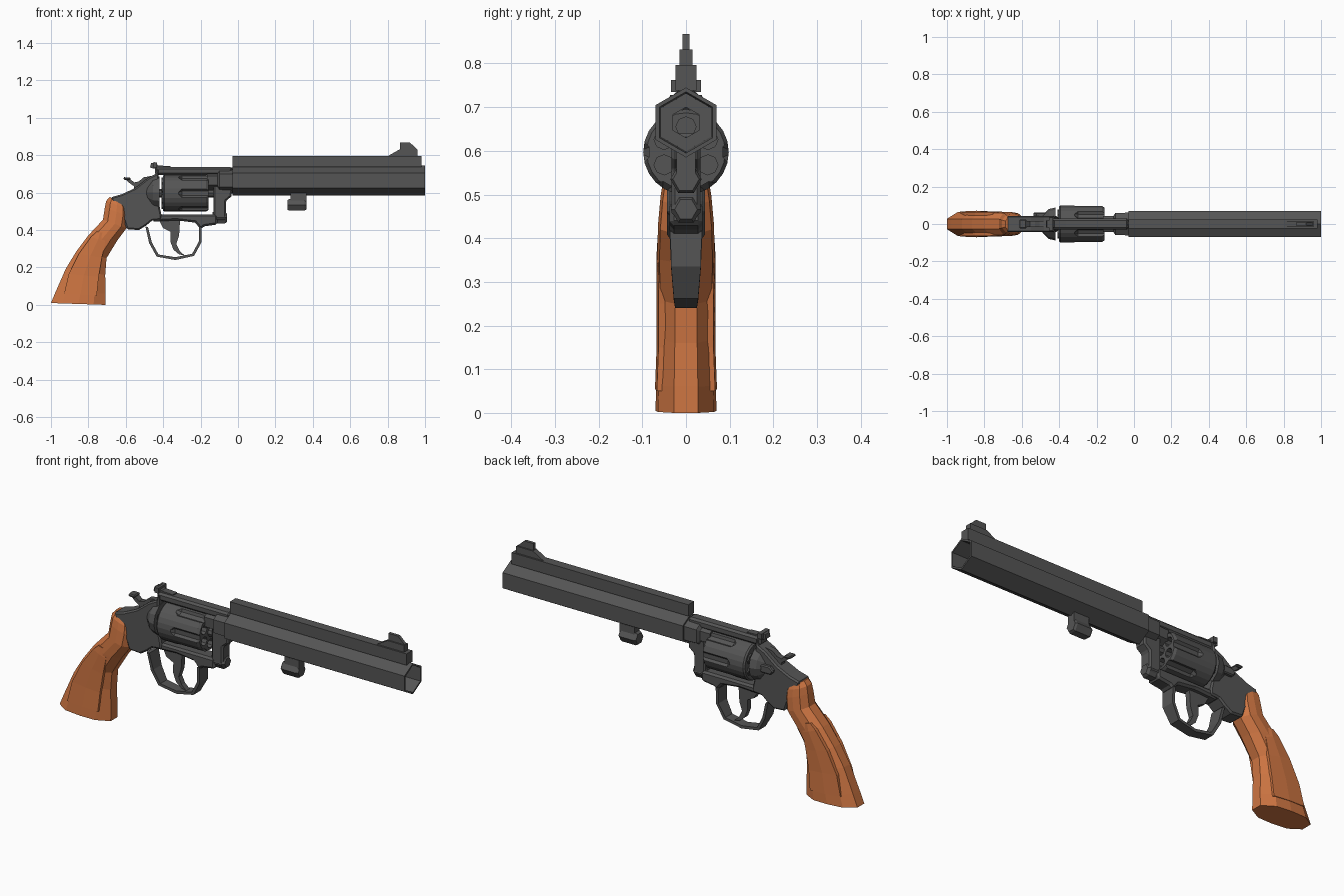
import bpy, bmesh, math
from mathutils import Vector

if "Cube" in bpy.data.objects:
    bpy.data.objects.remove(bpy.data.objects["Cube"])

wood = bpy.data.materials.new("wood")
wood.diffuse_color = (0.62, 0.18, 0.055, 1)
wood.use_nodes = True
wood.node_tree.nodes["Principled BSDF"].inputs["Base Color"].default_value = wood.diffuse_color
steel = bpy.data.materials.new("dark_steel")
steel.diffuse_color = (0.09, 0.09, 0.09, 1)
steel.use_nodes = True
steel.node_tree.nodes["Principled BSDF"].inputs["Base Color"].default_value = steel.diffuse_color


def finish(bm, name, mat=steel):
    bmesh.ops.recalc_face_normals(bm, faces=bm.faces)
    me = bpy.data.meshes.new(name)
    bm.to_mesh(me)
    bm.free()
    me.materials.append(mat)
    ob = bpy.data.objects.new(name, me)
    bpy.context.collection.objects.link(ob)
    return ob


def loft(name, rings, closed=False, mat=steel):
    """Skin a list of equal-length point rings; capped unless closed into a loop."""
    bm = bmesh.new()
    vs = [[bm.verts.new(p) for p in r] for r in rings]
    n = len(vs[0])
    pairs = list(zip(vs, vs[1:])) + ([(vs[-1], vs[0])] if closed else [])
    for a, b in pairs:
        for i in range(n):
            j = (i + 1) % n
            bm.faces.new((a[i], a[j], b[j], b[i]))
    if not closed:
        bm.faces.new(vs[0])
        bm.faces.new(vs[-1])
    return finish(bm, name, mat)


def prism(name, pts, w, bevel=0, y=0, mat=steel):
    """Extrude an x-z profile to half-width w about y."""
    ob = loft(name, [[(x, y + s * w, z) for x, z in pts] for s in (-1, 1)], mat=mat)
    if bevel:
        m = ob.modifiers.new("chamfer", 'BEVEL')
        m.width, m.segments, m.limit_method = bevel, 1, 'ANGLE'
        m.angle_limit = math.radians(50)
    return ob


def box(name, x0, x1, z0, z1, w, bevel=0):
    return prism(name, [(x0, z0), (x1, z0), (x1, z1), (x0, z1)], w, bevel)


def lathe(name, prof, n, zc, yc=0, phase=math.pi / 2, closed=False):
    """Turn an (x, radius) profile around an axis along x."""
    ang = [phase + 2 * math.pi * i / n for i in range(n)]
    return loft(name, [[(x, yc + r * math.cos(a), zc + r * math.sin(a)) for a in ang]
                       for x, r in prof], closed)


def cut(ob, cutter):
    m = ob.modifiers.new("cut", 'BOOLEAN')
    m.operation, m.solver, m.object = 'DIFFERENCE', 'EXACT', cutter
    cutter.hide_render = True
    cutter.hide_set(True)


# Barrel: hollow hexagonal tube, and the shank joining it to the frame
lathe("barrel", [(-.03, .08), (1, .08), (1, .07), (.0, .066), (.0, .035), (-.03, .035)],
      6, .665, closed=True)
lathe("barrel_shank", [(-.165, .048), (-.11, .05), (-.10, .068), (-.03, .07),
                       (-.03, .035), (-.165, .035)], 6, .665, closed=True)
box("barrel_rib", -.03, .98, .738, .797, .024)
prism("front_sight_ramp", [(.80, .795), (.865, .832), (.96, .832), (.96, .795)], .015)
prism("front_sight_blade", [(.865, .83), (.865, .867), (.92, .867), (.96, .83)], .008)

# Lug under the barrel
box("lug_neck", .28, .365, .53, .597, .022)
lathe("lug", [(.265, .03), (.275, .036), (.355, .036), (.365, .03)], 6, .535, phase=0)

# Frame
prism("frame_rear", [(-.425, .735), (-.44, .70), (-.48, .68), (-.55, .625), (-.62, .592),
                     (-.68, .575), (-.66, .52), (-.61, .45), (-.595, .405), (-.53, .40),
                     (-.49, .425), (-.46, .45), (-.41, .455), (-.41, .485), (-.42, .53)],
      .044, .014)
prism("frame_bottom_strap", [(-.44, .484), (-.11, .484), (-.11, .43), (-.18, .42),
                             (-.2, .405), (-.23, .44), (-.33, .452), (-.46, .445)],
      .038, .01)
box("top_strap", -.445, -.03, .695, .737, .03, .01)
prism("frame_front", [(-.13, .45), (-.065, .45), (-.065, .555), (-.035, .58),
                      (-.03, .64), (-.13, .64)], .033, .008)
lathe("crane_tube", [(-.135, .035), (-.07, .035), (-.058, .026)], 6, .466, phase=0)
lathe("recoil_shield", [(-.49, .045), (-.455, .08), (-.42, .088)], 12, .6)
prism("cylinder_latch", [(-.54, .60), (-.52, .62), (-.46, .62), (-.445, .605),
                         (-.46, .58), (-.525, .58)], .012, .005, y=.05)

# Rear sight
prism("rear_sight", [(-.47, .735), (-.465, .757), (-.445, .763), (-.425, .745),
                     (-.36, .742), (-.36, .73), (-.45, .728)], .018)
box("rear_sight_leaf", -.455, -.432, .735, .762, .034)

# Cylinder with six flutes and six chambers
zc, R = .597, .098
cylinder = lathe("cylinder", [(-.402, .092), (-.394, R), (-.17, R), (-.158, .09)], 24, zc)
for i in range(6):
    a = math.radians(60 * i)
    cut(cylinder, lathe("flute_cutter", [(-.335, .001), (-.30, .03), (-.1, .03)], 8,
                        zc + .112 * math.sin(a), .112 * math.cos(a), a + math.pi / 8))
    b = a + math.pi / 6
    cut(cylinder, lathe("chamber_cutter", [(-.36, .023), (-.1, .023)], 8,
                        zc + .058 * math.sin(b), .058 * math.cos(b)))
    lathe("cartridge_rim", [(-.41, .026), (-.40, .026)], 8,
          zc + .058 * math.sin(b), .058 * math.cos(b))
lathe("cylinder_axle", [(-.43, .022), (-.10, .022)], 8, zc)

# Hammer
prism("hammer", [(-.61, .683), (-.585, .68), (-.555, .655), (-.53, .66), (-.505, .682),
                 (-.46, .69), (-.46, .61), (-.55, .60), (-.557, .635), (-.585, .655)], .015)
box("hammer_spur", -.612, -.575, .668, .682, .024, .005)

# Trigger
prism("trigger", [(-.42, .45), (-.40, .41), (-.36, .39), (-.362, .34), (-.345, .295),
                  (-.315, .27), (-.285, .264), (-.312, .288), (-.33, .325),
                  (-.315, .37), (-.31, .45)], .014)

# Trigger guard: band swept along a path, wider at both ends
path = [Vector(p) for p in [(-.495, .42), (-.475, .33), (-.435, .258), (-.335, .24),
                            (-.235, .262), (-.195, .335), (-.195, .42)]]
centre = Vector((-.335, .37))
rings = []
for p, w in zip(path, (.038, .034, .028, .025, .028, .034, .036)):
    q = p + (centre - p).normalized() * .015
    rings.append([(p.x, -w, p.y), (p.x, w, p.y), (q.x, w, q.y), (q.x, -w, q.y)])
loft("trigger_guard", rings)


# Grip: chamfered cross-sections between a back edge and a front edge
def grip_loft(name, sections, shape):
    out = []
    for bx, bz, fx, fz, w in sections:
        out.append([(bx + (fx - bx) * t, w * y, bz + (fz - bz) * t) for t, y in shape])
    return loft(name, out, mat=wood)


shape = [(0, -.4), (.2, -.92), (.5, -1), (.78, -.92), (1, -.4),
         (1, .4), (.78, .92), (.5, 1), (.2, .92), (0, .4)]
sections = [(-1, .01, -.708, 0, .07), (-.975, .07, -.708, .06, .068),
            (-.92, .195, -.71, .16, .064), (-.865, .285, -.703, .25, .064),
            (-.80, .372, -.645, .345, .066), (-.722, .455, -.596, .41, .064),
            (-.712, .52, -.586, .475, .058), (-.705, .555, -.59, .515, .052),
            (-.687, .577, -.612, .55, .04)]
grip_loft("grip", sections, shape)

# Raised side panels of the grip
panel = [(-.93, .06, -.755, .05, .071), (-.905, .165, -.745, .15, .067),
         (-.85, .275, -.728, .25, .067), (-.785, .365, -.71, .335, .068),
         (-.755, .392, -.72, .385, .066)]
grip_loft("grip_panels", panel, [(0, -.94), (.5, -1), (1, -.94), (1, .94), (.5, 1), (0, .94)])
